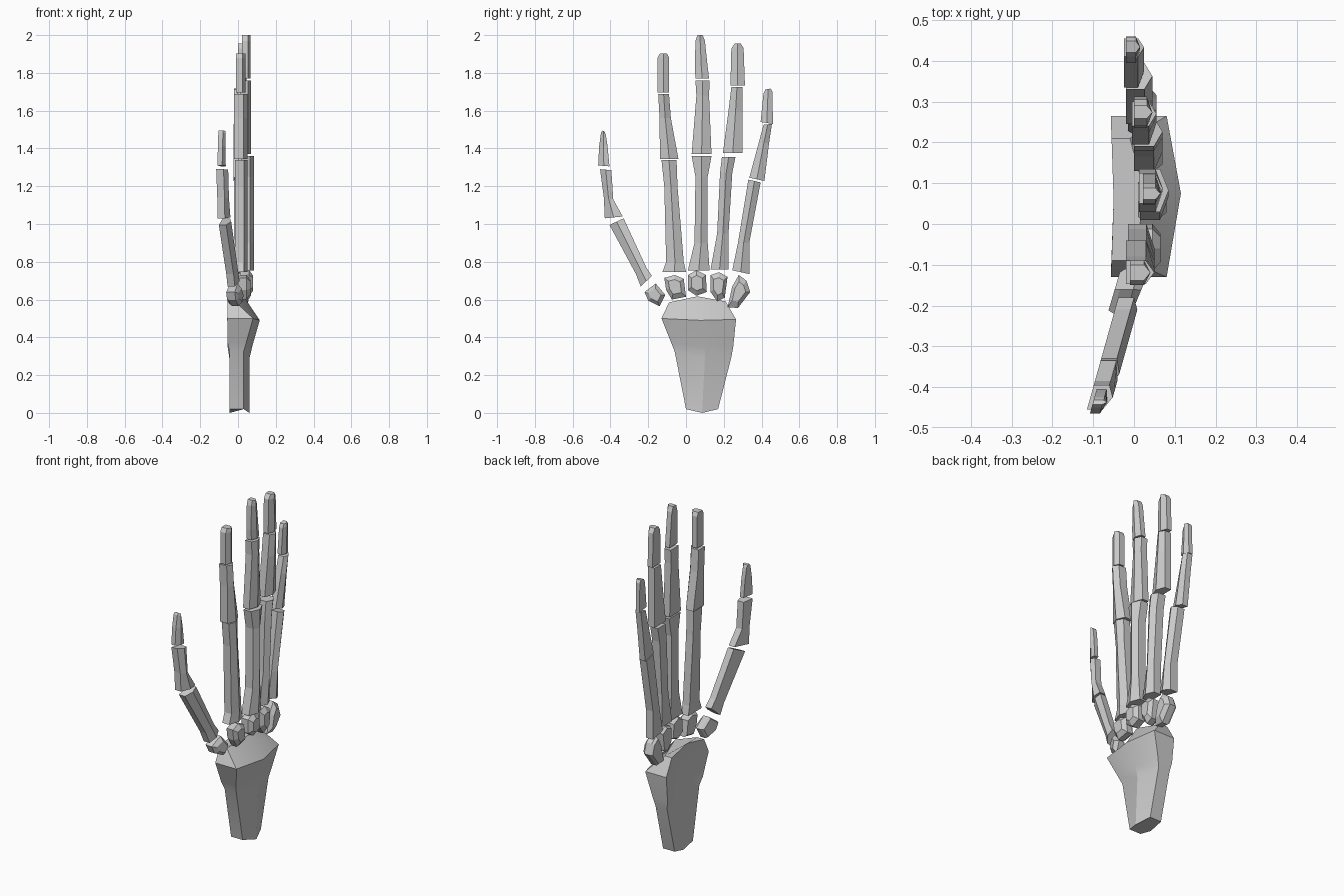
import bpy, bmesh, math


def finish(name, bm, smooth=None):
    bmesh.ops.recalc_face_normals(bm, faces=bm.faces)
    me = bpy.data.meshes.new(name)
    bm.to_mesh(me)
    bm.free()
    ob = bpy.data.objects.new(name, me)
    bpy.context.collection.objects.link(ob)
    if smooth:
        me.shade_smooth()
        me.set_sharp_from_angle(angle=math.radians(smooth))
    return ob


def loft(name, rings, smooth=None):
    """Skin a list of equal-length point rings and cap both ends."""
    bm = bmesh.new()
    vs = [[bm.verts.new(p) for p in r] for r in rings]
    n = len(vs[0])
    for a, b in zip(vs, vs[1:]):
        for i in range(n):
            j = (i + 1) % n
            bm.faces.new((a[i], a[j], b[j], b[i]))
    bm.faces.new(vs[0])
    bm.faces.new(vs[-1])
    return finish(name, bm, smooth)


def bone(name, back, front, sections, lean=0.0, ridge=0.3):
    """Five-sided bone; sections are (y0, z0, y1, z1) or (y0, y1, z)."""
    rings = []
    for s in sections:
        y0, z0, y1, z1 = s if len(s) == 4 else (s[0], s[2], s[1], s[2])
        ym, zm = (y0 + y1) / 2, (z0 + z1) / 2
        edge = front - (front - back) * ridge
        pts = [(back, y0, z0), (back, y1, z1), (edge, y1, z1),
               (front, ym, zm), (edge, y0, z0)]
        rings.append([(x + lean * (y + 0.15), y, z) for x, y, z in pts])
    return loft(name, rings)


def pebble(name, back, front, outline, lean=0.0):
    """Small wrist bone: prism with its front and back outlines tapered."""
    cy = sum(p[0] for p in outline) / len(outline)
    cz = sum(p[1] for p in outline) / len(outline)
    d = front - back
    rings = []
    for x, k in ((back, 0.85), (back + d * 0.2, 1), (front - d * 0.3, 1), (front, 0.6)):
        rings.append([(x + lean * (y + 0.15), cy + (y - cy) * k, cz + (z - cz) * k)
                      for y, z in outline])
    return loft(name, rings)


# Forearm and wrist block: ridged front, hollow back
def block_ring(left, mid, right, xb, xbm, xf, xfm):
    return [(xb, *left), (xbm, *mid), (xb, *right),
            (xf, *right), (xfm, *mid), (xf, *left)]


loft("forearm", [
    block_ring((0.0, 0.02), (0.085, 0.0), (0.17, 0.02), -0.045, -0.045, 0.03, 0.06),
    block_ring((-0.06, 0.325), (0.10, 0.285), (0.24, 0.295), -0.045, -0.045, 0.03, 0.06),
    block_ring((-0.078, 0.37), (0.10, 0.35), (0.25, 0.35), -0.055, -0.02, 0.043, 0.075),
    block_ring((-0.13, 0.50), (0.075, 0.49), (0.265, 0.495), -0.057, -0.02, 0.08, 0.115),
    block_ring((-0.09, 0.585), (0.06, 0.617), (0.21, 0.59), -0.055, -0.05, -0.01, 0.03),
], smooth=25)

# Wrist bones
pebble("wrist_bone_thumb", -0.045, 0.02,
       [(-.22, .64), (-.16, .685), (-.11, .625), (-.14, .565), (-.20, .595)], lean=0.25)
pebble("wrist_bone_index", 0.0, 0.065,
       [(-.115, .715), (-.06, .73), (-.012, .71), (0, .615), (-.075, .60), (-.105, .65)])
pebble("wrist_bone_middle", 0.01, 0.08,
       [(.01, .73), (.055, .755), (.105, .73), (.11, .64), (.055, .62), (.01, .65)])
pebble("wrist_bone_ring", 0.0, 0.07,
       [(.13, .73), (.175, .745), (.22, .72), (.205, .61), (.165, .59), (.13, .64)])
pebble("wrist_bone_little", -0.015, 0.055,
       [(.28, .73), (.32, .70), (.34, .64), (.275, .555), (.22, .56), (.245, .67)])

# Thumb
bone("thumb_lower", -0.03, 0.025,
     [(-.24, .67, -.18, .725), (-.265, .735, -.21, .77), (-.405, .995, -.33, 1.03)], 0.28)
bone("thumb_middle", -0.03, 0.025,
     [(-.43, 1.03, -.335, 1.04), (-.435, 1.14, -.385, 1.13), (-.455, 1.29, -.395, 1.285)], 0.28)
bone("thumb_tip", -0.02, 0.015,
     [(-.465, 1.31, -.405, 1.305), (-.46, 1.41, -.415, 1.41), (-.45, 1.485, -.425, 1.475),
      (-.442, 1.495, -.432, 1.49)], 0.28)

# Index finger
bone("index_lower", -0.015, 0.05,
     [(-.125, 0, .745), (-.105, -.012, .80), (-.115, -.045, 1.2), (-.13, -.05, 1.34)])
bone("index_middle", -0.02, 0.05,
     [(-.138, -.04, 1.345), (-.14, -.08, 1.56), (-.147, -.09, 1.688)])
bone("index_tip", -0.01, 0.04,
     [(-.15, -.09, 1.695), (-.15, -.09, 1.88), (-.138, -.10, 1.903)])

# Middle finger
bone("middle_lower", 0.015, 0.085,
     [(.01, .125, .755), (.045, .115, .90), (.05, .115, 1.25), (.03, .135, 1.36)])
bone("middle_middle", 0.012, 0.07,
     [(.03, .135, 1.37), (.055, .122, 1.68), (.05, .125, 1.76)])
bone("middle_tip", 0.022, 0.065,
     [(.05, .122, 1.77), (.047, .115, 1.83), (.05, .10, 1.97), (.06, .088, 2.0)])

# Ring finger
bone("ring_lower", 0.0, 0.07,
     [(.13, .225, .76), (.165, .225, .95), (.18, .245, 1.27), (.19, .262, 1.355)])
bone("ring_middle", -0.005, 0.055,
     [(.195, .30, 1.375), (.225, .30, 1.60), (.24, .30, 1.725)])
bone("ring_tip", 0.0, 0.045,
     [(.235, .312, 1.732), (.24, .305, 1.93), (.258, .29, 1.955)])

# Little finger
bone("little_lower", -0.02, 0.045,
     [(.245, .755, .335, .735), (.275, .90, .335, .90), (.33, 1.235, .395, 1.22)])
bone("little_middle", -0.025, 0.025,
     [(.335, 1.245, .415, 1.228), (.385, 1.43, .44, 1.43), (.41, 1.525, .455, 1.53)])
bone("little_tip", -0.02, 0.015,
     [(.395, 1.54, .46, 1.53), (.41, 1.69, .458, 1.70), (.42, 1.712, .448, 1.717)])
